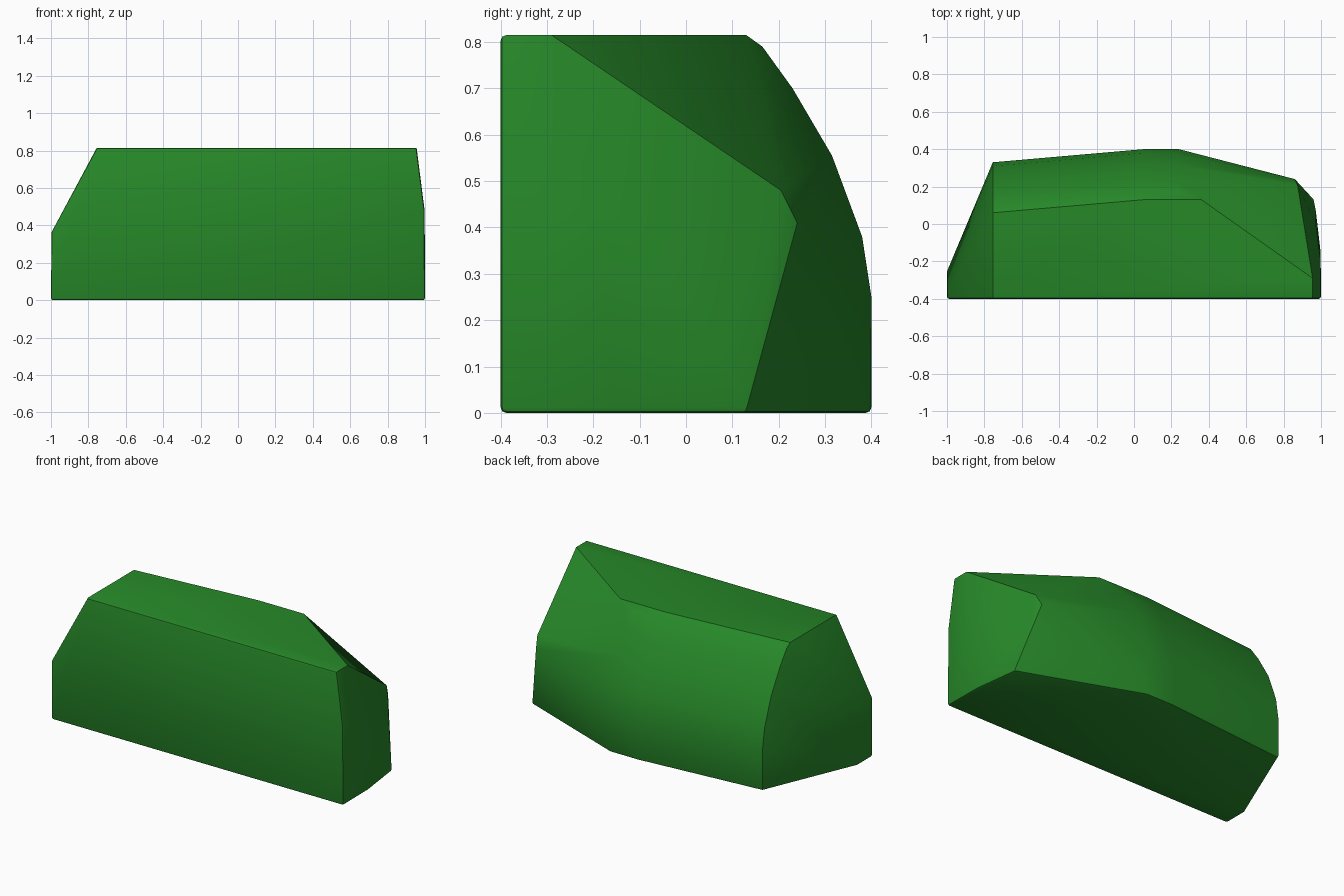
import bpy, bmesh, math

if "Cube" in bpy.data.objects:
    bpy.data.objects.remove(bpy.data.objects["Cube"])

# Rounded back profile (y, z), swept along the length with a y offset
back = [(0.40, 0.0), (0.40, 0.25), (0.38, 0.38), (0.315, 0.555),
        (0.23, 0.70), (0.165, 0.79), (0.13, 0.815)]
pts = []
for x, dy in ((-0.755, -0.07), (0.05, 0.0), (0.24, 0.0)):
    pts += [(x, y + dy, z) for y, z in back]

# Flat front
pts += [(-1, -0.4, 0), (-1, -0.4, 0.365), (-0.755, -0.4, 0.815),
        (0.955, -0.4, 0.815), (0.998, -0.4, 0.48), (1, -0.4, 0)]
# Left end foot
pts += [(-1, -0.25, 0)]
# Right end: top corner, pointed back corner and gentle bulge
pts += [(0.36, 0.13, 0.815), (0.955, -0.29, 0.815),
        (0.86, 0.24, 0.41), (0.875, 0.205, 0.48), (0.962, 0.13, 0),
        (0.998, -0.2, 0.45), (0.998, -0.15, 0),
        (0.972, 0.0, 0.38), (0.972, 0.07, 0.15)]

# Body as the hull of those sections
bm = bmesh.new()
for p in pts:
    bm.verts.new(p)
bmesh.ops.convex_hull(bm, input=bm.verts[:])
bmesh.ops.delete(bm, geom=[v for v in bm.verts if not v.link_faces], context='VERTS')
bmesh.ops.dissolve_limit(bm, angle_limit=math.radians(1.5),
                         verts=bm.verts[:], edges=bm.edges[:])
# Small bevel round the front and the base
rim = [e for e in bm.edges
       if all(v.co.y < -0.399 for v in e.verts) or all(v.co.z < 0.001 for v in e.verts)]
bmesh.ops.bevel(bm, geom=rim, offset=0.012, segments=2, profile=0.5,
                affect='EDGES', clamp_overlap=True)
bmesh.ops.recalc_face_normals(bm, faces=bm.faces[:])
mesh = bpy.data.meshes.new("rock_body")
bm.to_mesh(mesh)
bm.free()

body = bpy.data.objects.new("rock_body", mesh)
bpy.context.collection.objects.link(body)
mat = bpy.data.materials.new("green")
mat.diffuse_color = (0.02, 0.25, 0.022, 1)
mat.use_nodes = True
mat.node_tree.nodes["Principled BSDF"].inputs["Base Color"].default_value = mat.diffuse_color
mesh.materials.append(mat)

# Smooth shading with sharp corners kept
bpy.context.view_layer.objects.active = body
body.select_set(True)
bpy.ops.object.shade_smooth_by_angle(angle=math.radians(25))
